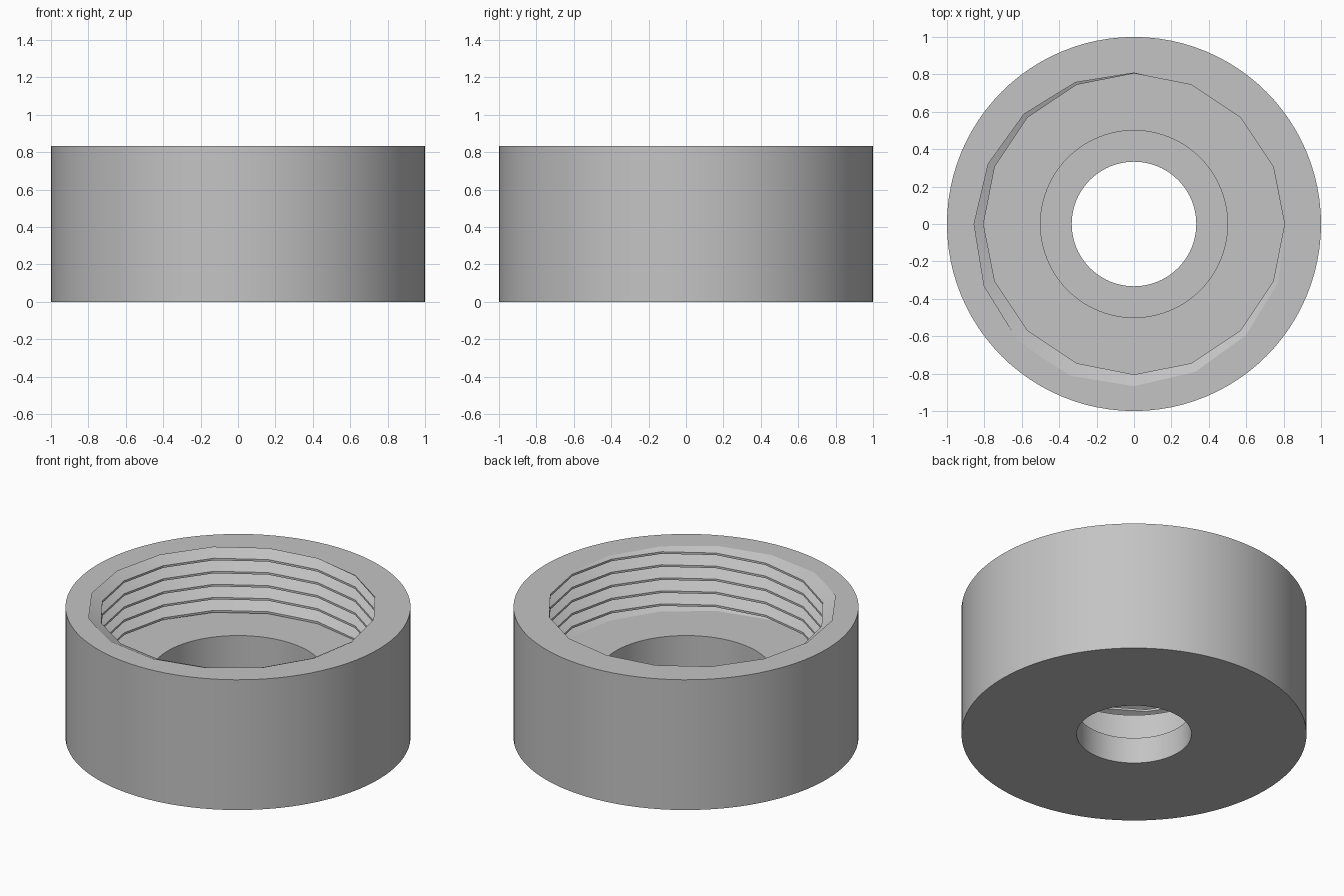
import bpy, bmesh, math
from mathutils import Vector

cube = bpy.data.objects.get("Cube")
if cube:
    bpy.data.objects.remove(cube)

TOP, FLOOR, STEP = 0.833, 0.4165, 0.167
PITCH = (TOP - FLOOR) / 5
SIDES, ROUND = 16, 96
CREST, ROOT = 0.805, 0.885

bm = bmesh.new()


def point(radius, angle, z):
    return bm.verts.new((radius * math.cos(angle), radius * math.sin(angle), z))


# Internal screw thread: a V groove wound upward on a sixteen-sided helix
profile = [(CREST, 0), (ROOT, 0.42 * PITCH), (CREST, 0.84 * PITCH)]
helix = []
for k in range(-7 * SIDES, 2 * SIDES + 1):
    angle = math.pi / 2 + math.tau * k / SIDES
    z = TOP + PITCH * (k + 0.2) / SIDES
    helix.append([point(r, angle, z - drop) for r, drop in profile])

for i in range(len(helix) - 1):
    a, b = helix[i], helix[i + 1]
    for j in range(2):
        bm.faces.new((a[j], b[j], b[j + 1], a[j + 1]))
    if i >= SIDES:
        c, d = helix[i - SIDES], helix[i - SIDES + 1]
        bm.faces.new((a[2], b[2], d[0], c[0]))

# Trim the thread level with the rim and the cavity floor
for height, direction in ((TOP, 1), (FLOOR, -1)):
    bmesh.ops.bisect_plane(
        bm, geom=bm.verts[:] + bm.edges[:] + bm.faces[:], dist=1e-6,
        plane_co=(0, 0, height), plane_no=(0, 0, direction), clear_outer=True)

# Turned body: outer wall, base, through hole and counterbore
section = [(1, TOP), (1, 0), (0.333, 0), (0.333, STEP), (0.5, STEP), (0.5, FLOOR)]
rings = [[point(r, math.tau * i / ROUND, z) for i in range(ROUND)] for r, z in section]
for lower, upper in zip(rings, rings[1:]):
    for i in range(ROUND):
        n = (i + 1) % ROUND
        bm.faces.new((lower[i], lower[n], upper[n], upper[i]))

# Flat rim and cavity floor join the body to the thread
for height in (TOP, FLOOR):
    loops = [e for e in bm.edges if e.is_boundary
             and all(abs(v.co.z - height) < 1e-4 for v in e.verts)]
    bmesh.ops.triangle_fill(bm, use_beauty=True, edges=loops, normal=Vector((0, 0, 1)))

bmesh.ops.recalc_face_normals(bm, faces=bm.faces[:])
mesh = bpy.data.meshes.new("threaded_collar")
bm.to_mesh(mesh)
bm.free()
collar = bpy.data.objects.new("threaded_collar", mesh)
bpy.context.collection.objects.link(collar)

# Plain grey finish
grey = bpy.data.materials.new("plain_grey")
grey.use_nodes = True
colour = (0.55, 0.55, 0.55, 1)
grey.diffuse_color = colour
grey.node_tree.nodes["Principled BSDF"].inputs["Base Color"].default_value = colour
mesh.materials.append(grey)

# Round walls smooth, thread facets crisp
bpy.ops.object.select_all(action="DESELECT")
collar.select_set(True)
bpy.context.view_layer.objects.active = collar
bpy.ops.object.shade_smooth_by_angle(angle=math.radians(15))
